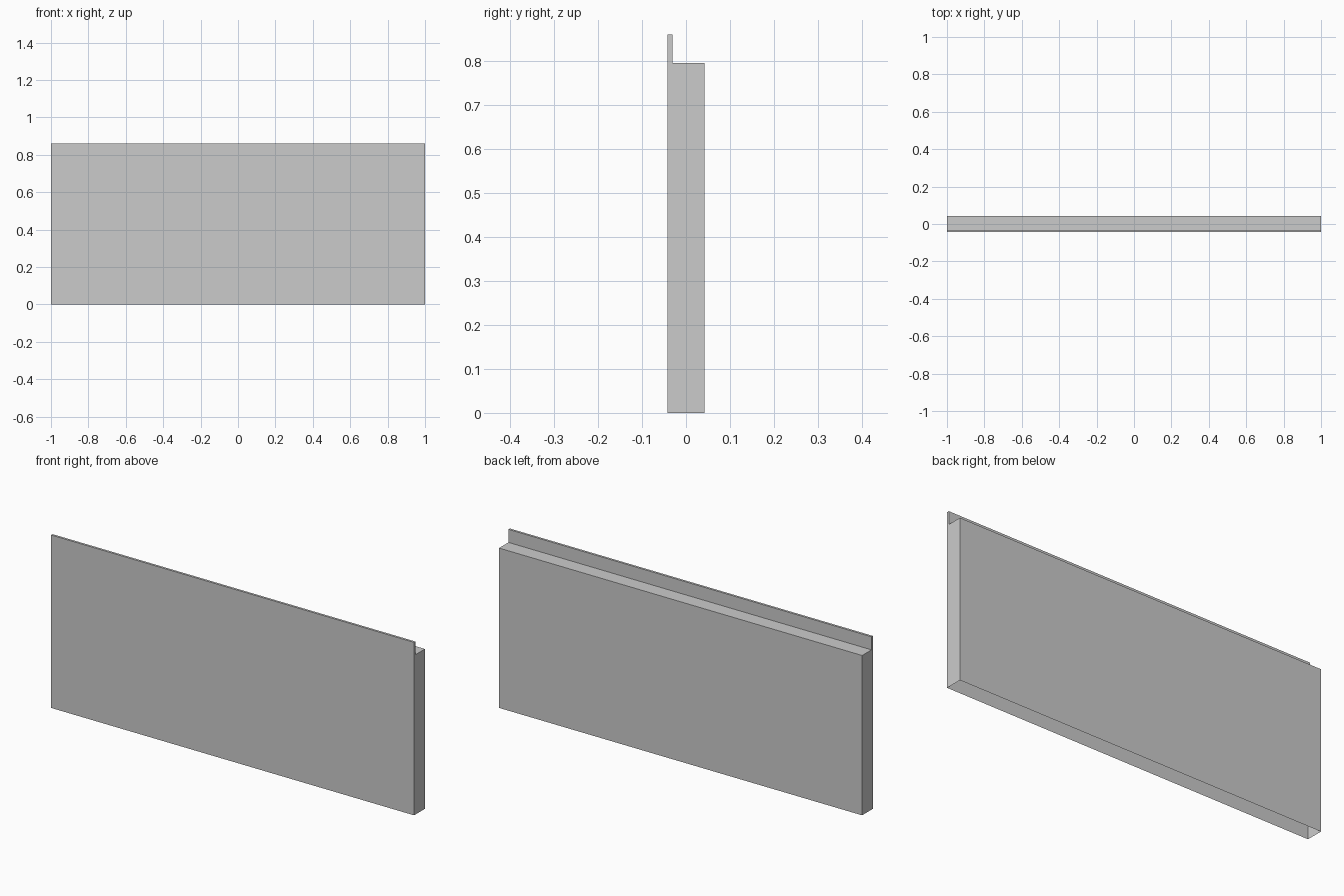
import bpy, bmesh

if "Cube" in bpy.data.objects:
    bpy.data.objects.remove(bpy.data.objects["Cube"])

HALF = 1.0          # half length along x
Y = 0.0425          # half depth
LIP_Y = -0.031      # inner face of the front lip
STEP_Z, TOP_Z = 0.796, 0.861

# L-shaped side profile (y, z), from front bottom round to back bottom
profile = [(-Y, 0), (-Y, TOP_Z), (LIP_Y, TOP_Z),
           (LIP_Y, STEP_Z), (Y, STEP_Z), (Y, 0)]

bm = bmesh.new()
left, right = [[bm.verts.new((x, y, z)) for y, z in profile]
               for x in (-HALF, HALF)]

# End caps
bm.faces.new(left)
bm.faces.new(right[::-1])

# Long walls, ledge and lip; the underside stays open
for i in range(len(profile) - 1):
    bm.faces.new((left[i + 1], left[i], right[i], right[i + 1]))

# Turn the open shell so all faces point outward
front = min(bm.faces, key=lambda f: f.calc_center_median().y)
bmesh.ops.recalc_face_normals(bm, faces=bm.faces[:])
bm.normal_update()
if front.normal.y > 0:
    bmesh.ops.reverse_faces(bm, faces=bm.faces[:])

mesh = bpy.data.meshes.new("panel_with_lip")
bm.to_mesh(mesh)
bm.free()
panel = bpy.data.objects.new("panel_with_lip", mesh)
bpy.context.collection.objects.link(panel)
